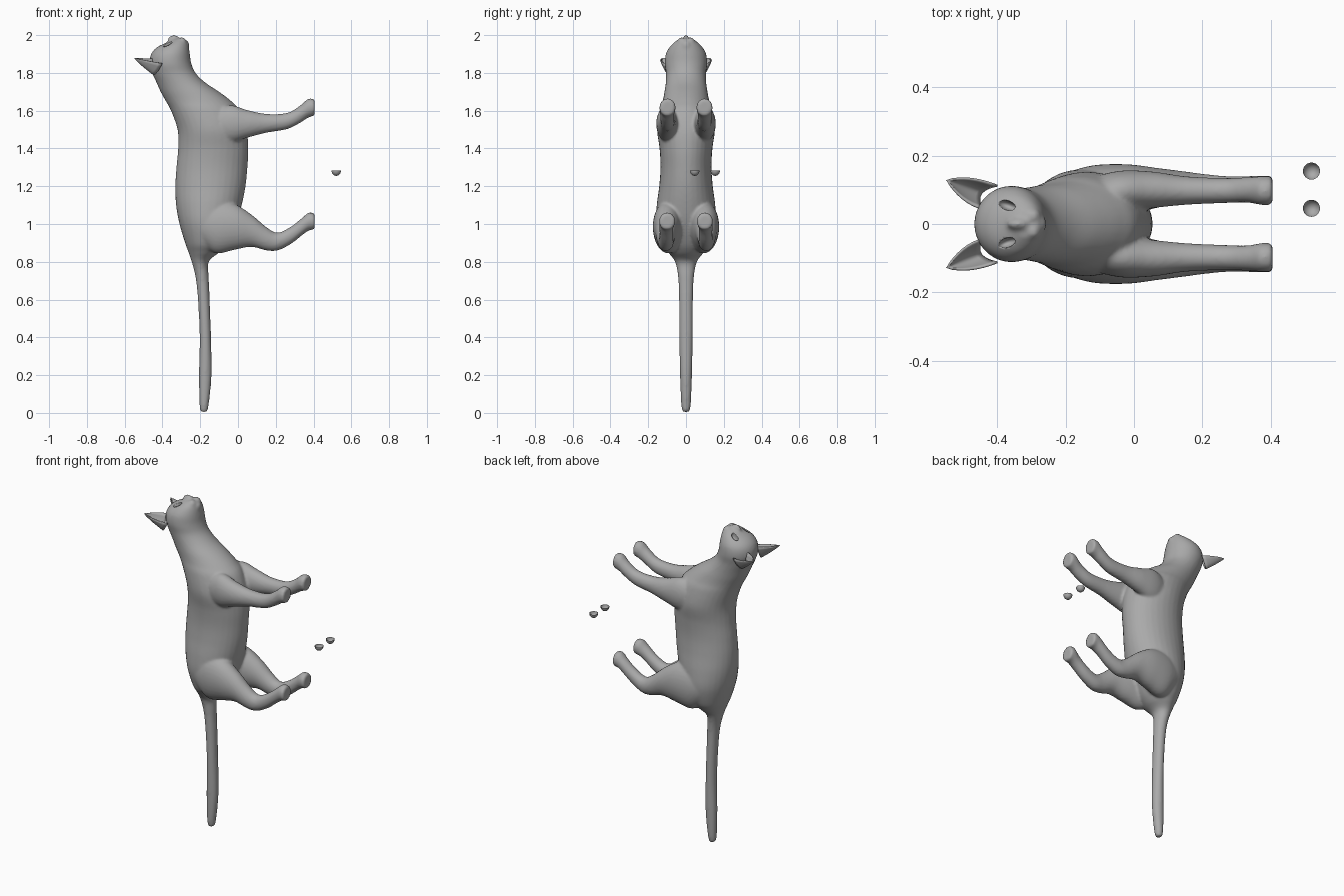
import bpy, bmesh, math
from mathutils import Vector, Matrix

old = bpy.data.objects.get("Cube")
if old:
    bpy.data.objects.remove(old)

grey = bpy.data.materials.new("plain grey")
grey.use_nodes = True
grey.diffuse_color = (0.4, 0.4, 0.4, 1)
grey.node_tree.nodes["Principled BSDF"].inputs["Base Color"].default_value = (0.4, 0.4, 0.4, 1)


def make_object(name, bm):
    bmesh.ops.recalc_face_normals(bm, faces=bm.faces)
    for f in bm.faces:
        f.smooth = True
    me = bpy.data.meshes.new(name)
    bm.to_mesh(me)
    bm.free()
    me.materials.append(grey)
    ob = bpy.data.objects.new(name, me)
    bpy.context.collection.objects.link(ob)
    return ob


def spline(rows, steps=5):
    """Catmull-Rom interpolation of rows of numbers."""
    rows = [Vector(r) for r in rows]
    pts = [rows[0]] + rows + [rows[-1]]
    out = []
    for a, b, c, d in zip(pts, pts[1:], pts[2:], pts[3:]):
        for i in range(steps):
            t = i / steps
            out.append(b + (c - a) * (t / 2) + (a * 2 - b * 5 + c * 4 - d) * (t * t / 2)
                       + (b * 3 - a - c * 3 + d) * (t ** 3 / 2))
    return out + [rows[-1]]


def loft(bm, rows, place, n=32):
    """Skin elliptical rings; place(row, cos, sin) gives each point."""
    rings = []
    for r in spline(rows):
        angles = [math.tau * i / n for i in range(n)]
        rings.append([bm.verts.new(place(r, math.cos(a), math.sin(a))) for a in angles])
    for p, q in zip(rings, rings[1:]):
        for i in range(n):
            j = (i + 1) % n
            bm.faces.new((p[i], p[j], q[j], q[i]))
    bm.faces.new(rings[0])
    bm.faces.new(rings[-1])


def ball(bm, centre, size, turn=0):
    m = Matrix.Translation(centre) @ Matrix.Rotation(turn, 4, 'Z') @ Matrix.Diagonal((*size, 1))
    bmesh.ops.create_uvsphere(bm, u_segments=24, v_segments=16, radius=1, matrix=m)


# Tail, trunk, neck and head: height, back x, belly x, half width
trunk = [
    (0.005, -.19, -.17, .01), (.03, -.203, -.157, .024), (.2, -.207, -.14, .032),
    (.4, -.203, -.143, .035), (.6, -.212, -.15, .037), (.72, -.225, -.155, .042),
    (.8, -.245, -.155, .058), (.85, -.262, -.1, .095), (.9, -.28, -.06, .13),
    (1, -.31, -.01, .158), (1.1, -.328, .02, .155), (1.2, -.332, .04, .142),
    (1.3, -.326, .05, .135), (1.4, -.317, .055, .14), (1.5, -.32, .045, .153),
    (1.6, -.355, .01, .14), (1.65, -.382, -.035, .124), (1.7, -.41, -.1, .114),
    (1.75, -.432, -.175, .107), (1.8, -.455, -.225, .106), (1.85, -.468, -.247, .112),
    (1.9, -.46, -.255, .107), (1.935, -.43, -.26, .088), (1.96, -.38, -.267, .064),
    (1.98, -.345, -.28, .038)]

# Legs: x, centre z, half height, centre y, half width
foreleg = [
    (-.16, 1.52, .07, .075, .05), (-.05, 1.53, .1, .095, .06), (.05, 1.53, .073, .1, .054),
    (.15, 1.533, .05, .098, .042), (.26, 1.545, .043, .098, .037), (.33, 1.582, .046, .1, .037),
    (.37, 1.612, .05, .098, .042), (.406, 1.618, .044, .098, .042)]
hindleg = [
    (-.2, 1, .1, .08, .07), (-.12, .985, .14, .092, .08), (-.02, .985, .122, .1, .075),
    (.07, .965, .086, .106, .058), (.15, .922, .062, .108, .046), (.21, .907, .047, .106, .04),
    (.28, .94, .046, .104, .036), (.34, .987, .046, .104, .037), (.375, 1.013, .048, .1, .042),
    (.406, 1.013, .043, .1, .042)]

bm = bmesh.new()
loft(bm, trunk, lambda r, c, s: ((r[1] + r[2]) / 2 + (r[2] - r[1]) / 2 * c, r[3] * s, r[0]))
for side in (-1, 1):
    for leg in (foreleg, hindleg):
        loft(bm, leg, lambda r, c, s: (r[0], side * (r[3] + r[4] * c), r[1] + r[2] * s))
    # whisker pads
    ball(bm, (-.298, side * .022, 1.957), (.027, .026, .032))
# nose bridge and chin
ball(bm, (-.338, 0, 1.968), (.035, .019, .033))
ball(bm, (-.276, 0, 1.945), (.02, .025, .026))
body = make_object("cat_body", bm)
remesh = body.modifiers.new("blend", 'REMESH')
remesh.mode = 'VOXEL'
remesh.voxel_size = .008
remesh.use_smooth_shade = True
smooth = body.modifiers.new("soften", 'SMOOTH')
smooth.iterations = 5

# Almond eye sockets
bm = bmesh.new()
for side in (-1, 1):
    ball(bm, (-.372, side * .055, 1.952), (.027, .014, .03), side * -.35)
sockets = make_object("eye_socket_cutter", bm)
sockets.hide_render = True
sockets.hide_viewport = True
sockets.display_type = 'WIRE'
cut = body.modifiers.new("eye_sockets", 'BOOLEAN')
cut.operation = 'DIFFERENCE'
cut.object = sockets

# Scooped ears tapering to a point
for side, name in ((-1, "ear_front"), (1, "ear_back")):
    bm = bmesh.new()
    outer, back, inner, tip = [Vector((x, y * side, z)) for x, y, z in (
        (-.4, .112, 1.85), (-.47, .1, 1.72), (-.445, .045, 1.875), (-.548, .128, 1.878))]
    rows, n, m = [], 12, 8
    for k in range(m):
        t = k / m
        row = []
        for i in range(n + 1):
            u = i / n
            p = outer * (1 - u) ** 2 + back * 2 * u * (1 - u) + inner * u ** 2
            bulge = Vector((-.35, side * (.5 - u) * 2, 0)) * .05 * t * (1 - t)
            row.append(bm.verts.new(p.lerp(tip, t) + bulge))
        rows.append(row)
    for p, q in zip(rows, rows[1:]):
        for i in range(n):
            bm.faces.new((p[i], p[i + 1], q[i + 1], q[i]))
    end = bm.verts.new(tip)
    for i in range(n):
        bm.faces.new((rows[-1][i], rows[-1][i + 1], end))
    ear = make_object(name, bm)
    solid = ear.modifiers.new("thickness", 'SOLIDIFY')
    solid.thickness = .006
    solid.offset = 0

# Loose half-round eye shells
for name, y in (("eye_shell_front", .046), ("eye_shell_back", .155)):
    bm = bmesh.new()
    ball(bm, (.52, y, 1.283), (.025, .025, .028))
    upper = [v for v in bm.verts if v.co.z > 1.284]
    bmesh.ops.delete(bm, geom=upper, context='VERTS')
    make_object(name, bm)
